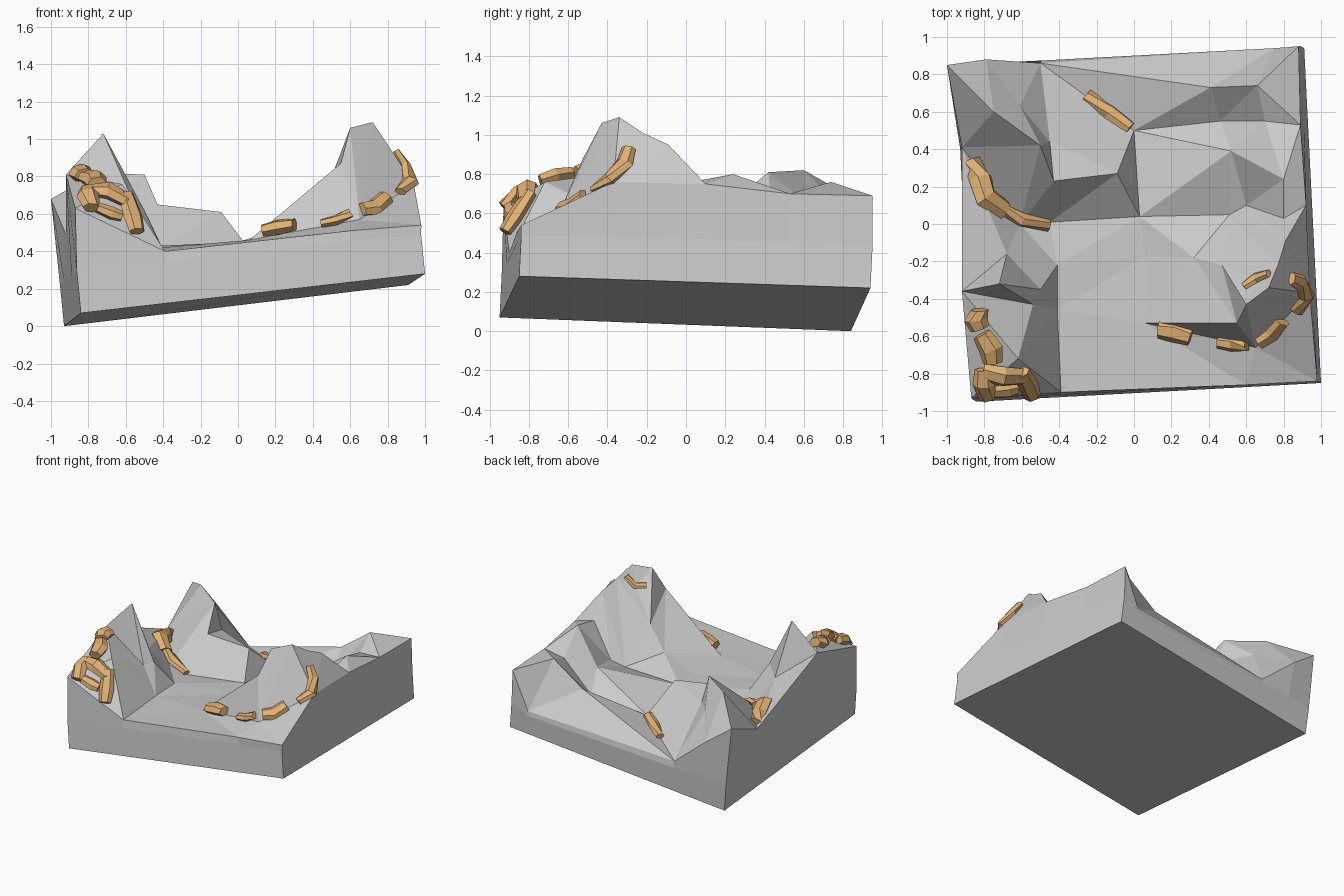
import bpy
import bmesh
import math
from mathutils import Vector
from mathutils.bvhtree import BVHTree
from mathutils.geometry import delaunay_2d_cdt

default_cube = bpy.data.objects.get("Cube")
if default_cube:
    bpy.data.objects.remove(default_cube, do_unlink=True)


def make_material(name, colour):
    material = bpy.data.materials.new(name)
    material.use_nodes = True
    material.diffuse_color = (*colour, 1)
    shader = material.node_tree.nodes["Principled BSDF"]
    shader.inputs["Base Color"].default_value = (*colour, 1)
    shader.inputs["Roughness"].default_value = 0.9
    return material


def make_object(name, bm, material):
    bmesh.ops.recalc_face_normals(bm, faces=bm.faces[:])
    mesh = bpy.data.meshes.new(name)
    bm.to_mesh(mesh)
    bm.free()
    mesh.materials.append(material)
    obj = bpy.data.objects.new(name, mesh)
    bpy.context.scene.collection.objects.link(obj)
    return obj


stone = make_material("grey stone", (0.6, 0.6, 0.6))
sand = make_material("sandy orange", (0.75, 0.44, 0.18))

# Tilted footprint of the slab: corners in order front, right, back, left
corners = [Vector(c) for c in ((-.84, -.95, .07), (1, -.85, .28),
                               (.91, .94, .22), (-.93, .84, 0))]

# Upper rim, one list for each side, starting at each corner
west_gap = (-.92, .41, .49)
west_crest = (-.92, -.36, .81)
front_low = (-.39, -.9, .4)
back_foot = (-.5, .86, .29)
east_notch = (.94, -.37, .76)
rim_sides = [
    [(-.87, -.93, .63), front_low, (.6, -.86, .51)],
    [(.98, -.84, .54), east_notch, (.92, .1, .75), (.89, .53, .7)],
    [(.88, .95, .69), (.75, .94, .39), back_foot, (-.79, .88, .53)],
    [(-1, .85, .68), west_gap, west_crest],
]

# Ridges and foot lines that shape the ground
spike = (-.5, .42, .81)
spike_foot = (-.45, .44, .6)
shoulder = (-.43, .23, .65)
knoll = (-.09, .27, .61)
foot_start = (.06, -.53, .46)
crag = (.55, -.53, .87)
west_foot = (-.41, -.22, .43)
west_step = (-.54, -.43, .62)
dip = (.03, .04, .45)
north_spur = (.41, .73, .58)
ridges = {
    "east peak": [foot_start, crag, (.6, -.43, 1.06), (.72, -.34, 1.09),
                  (.77, -.22, 1.01), (.81, -.09, .95)],
    "east peak foot": [foot_start, (.65, -.66, .57), crag],
    "west peak": [west_crest, (-.72, -.32, 1.03), (-.5, -.35, .62), west_foot],
    "west step": [west_crest, west_step, (-.62, -.72, .76)],
    "west foot": [front_low, (-.41, -.46, .42), west_foot],
    "north west ridge": [west_gap, spike, shoulder, knoll, dip],
    "spike foot": [spike, spike_foot, shoulder],
    "north west back": [spike_foot, back_foot],
    "middle bluff": [dip, (.52, .39, .6), (.51, .05, .47)],
    "north spur": [north_spur, (.66, .74, .76), (.46, .55, .45), north_spur],
}

# Loose points on slopes and level ground
loose = [(-.61, .63, .64), (-.75, .6, .82), (0, .5, .39), (-.45, .01, .4),
         (.6, .1, .52), (.7, .55, .68), (.8, .24, .8), (.8, .03, .76),
         (.06, -.17, .45), (.32, -.18, .55), (.47, -.22, .72),
         (.66, -.3, .95), (-.61, 0, .44), (-.68, -.16, .62)]

# Triangulate the ground inside the rim
points = [p for side in rim_sides for p in side]
rim_count = len(points)
edges = [(i, (i + 1) % rim_count) for i in range(rim_count)]
for chain in ridges.values():
    for point in chain:
        if point not in points:
            points.append(point)
    ids = [points.index(point) for point in chain]
    edges += zip(ids, ids[1:])
points += loose

flat = [Vector(p[:2]) for p in points]
out_verts, _, out_faces, origins, _, _ = delaunay_2d_cdt(
    flat, edges, [], 1, 0.0001)

bm = bmesh.new()
lookup = {}
for position, origin in zip(out_verts, origins):
    height = points[origin[0]][2] if origin else 0.5
    vert = bm.verts.new((position.x, position.y, height))
    for index in origin:
        lookup[index] = vert
bm.verts.ensure_lookup_table()
for face in out_faces:
    bm.faces.new([bm.verts[i] for i in face])
bm.normal_update()
ground = BVHTree.FromBMesh(bm)

# Side walls with a low crease, and the flat underside
base, crease = [], []
for side, start in enumerate(corners):
    run = corners[(side + 1) % len(corners)] - start
    for i, point in enumerate(rim_sides[side]):
        t = (Vector(point) - start).dot(run) / run.length_squared if i else 0
        foot = start + run * t
        rise = min(0.22, 0.8 * (point[2] - foot.z))
        base.append(bm.verts.new(foot))
        crease.append(bm.verts.new(foot + Vector((-.1, .05, 1)) * rise))
for i in range(rim_count):
    j = (i + 1) % rim_count
    bm.faces.new((lookup[i], lookup[j], crease[j], crease[i]))
    bm.faces.new((crease[i], crease[j], base[j], base[i]))
bm.faces.new(base)
make_object("rocky_ground", bm, stone)


def drape(x, y):
    hit, normal, _, _ = ground.ray_cast(Vector((x, y, 3)), Vector((0, 0, -1)))
    if hit is None:
        return Vector((x, y, 0.6)), Vector((0, 0, 1))
    if normal.z < 0:
        normal = -normal
    return hit, (normal + Vector((0, 0, 0.6))).normalized()


def add_chunk(name, path, radius, raised=0.015, sides=6):
    """Faceted bar that follows the ground along a path seen from above."""
    draped = [drape(x, y) for x, y in path]
    bm = bmesh.new()
    rings = []
    for i, (centre, up) in enumerate(draped):
        before = draped[max(i - 1, 0)][0]
        after = draped[min(i + 1, len(draped) - 1)][0]
        along = (after - before).normalized()
        across = along.cross(up).normalized()
        lift = across.cross(along).normalized()
        size = radius * (0.8 if i in (0, len(draped) - 1) else 1)
        ring = []
        for k in range(sides):
            angle = math.tau * k / sides
            ring.append(bm.verts.new(
                centre + lift * raised
                + across * math.cos(angle) * size
                + lift * math.sin(angle) * size * 0.7))
        rings.append(ring)
    for low, high in zip(rings, rings[1:]):
        for k in range(sides):
            n = (k + 1) % sides
            bm.faces.new((low[k], low[n], high[n], high[k]))
    bm.faces.new(rings[0])
    bm.faces.new(rings[-1])
    make_object(name, bm, sand)


# Orange rock outcrops
add_chunk("east_outcrop_low", [(.14, -.56), (.22, -.57), (.31, -.6)], .06, .04)
add_chunk("east_outcrop_small", [(.45, -.63), (.53, -.64), (.61, -.64)], .04, .02)
add_chunk("east_outcrop_middle", [(.66, -.63), (.73, -.58), (.79, -.51)], .055)
add_chunk("east_outcrop_high", [(.87, -.46), (.92, -.38), (.88, -.31),
                                (.83, -.29)], .045)
add_chunk("east_outcrop_top", [(.73, -.27), (.66, -.29), (.59, -.34)], .03)
add_chunk("west_outcrop_bend", [(-.86, .34), (-.83, .24), (-.8, .14),
                                (-.7, .07)], .07)
add_chunk("west_outcrop_tail", [(-.72, .08), (-.6, .03), (-.46, -.01)], .04)
add_chunk("front_outcrop_cap", [(-.84, -.45), (-.84, -.5), (-.82, -.55)], .065, .04)
add_chunk("front_outcrop_bar", [(-.81, -.58), (-.76, -.66), (-.75, -.73)], .065, .04)
add_chunk("front_outcrop_corner", [(-.8, -.77), (-.8, -.84), (-.79, -.91)], .06, .03)
add_chunk("front_outcrop_ledge", [(-.8, -.79), (-.7, -.8), (-.6, -.8)], .06, .03)
add_chunk("front_outcrop_end", [(-.61, -.77), (-.57, -.85), (-.55, -.9)], .055, .03)
add_chunk("front_outcrop_foot", [(-.76, -.89), (-.68, -.88), (-.63, -.87)], .045, .02)
add_chunk("north_outcrop", [(-.25, .69), (-.13, .59), (-.02, .51)], .045)
